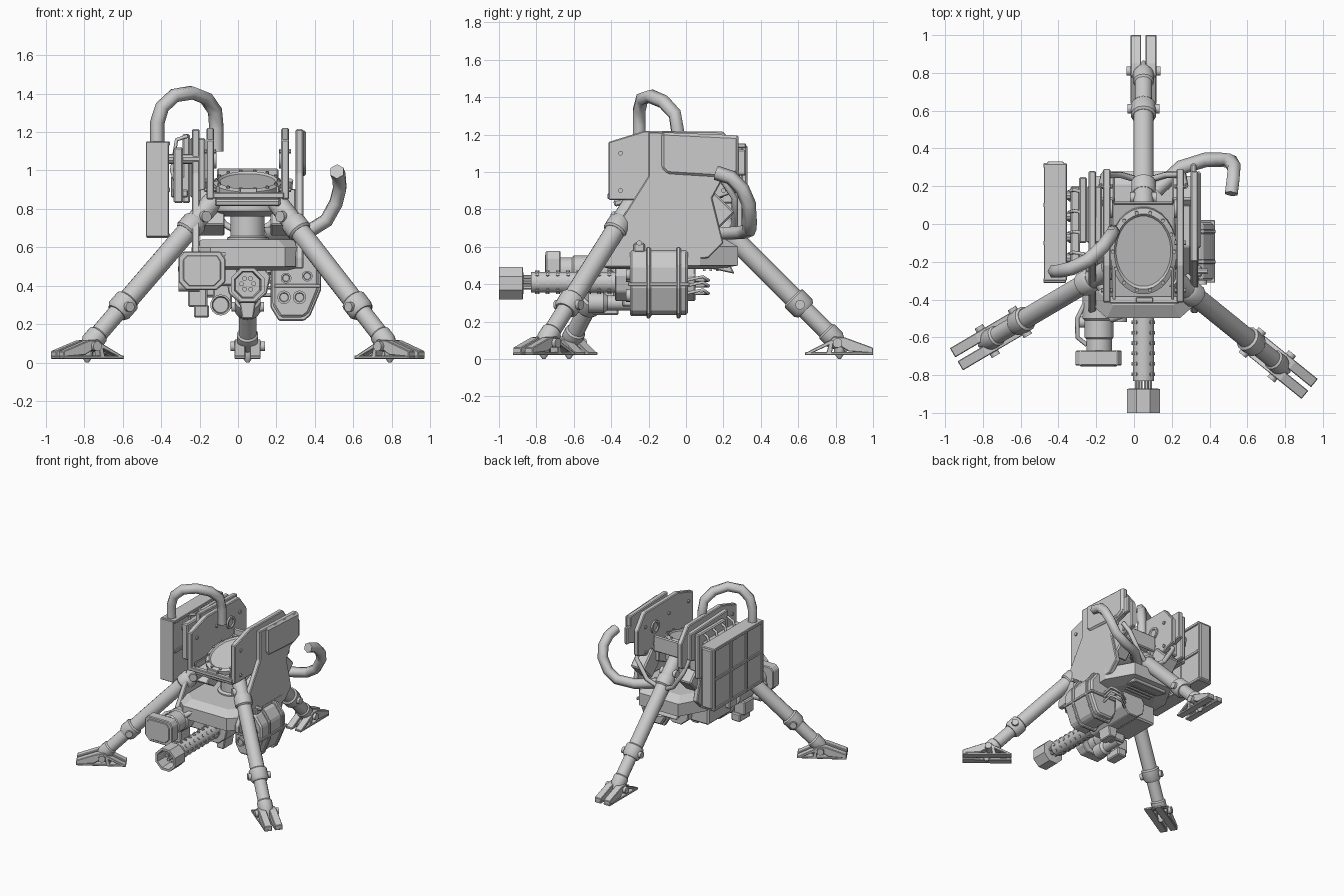
import bpy, bmesh
from math import pi, cos, sin, radians
from mathutils import Vector, Matrix

if "Cube" in bpy.data.objects:
    bpy.data.objects.remove(bpy.data.objects["Cube"])

CX = 0.05            # turret centre line
I4 = Matrix.Identity(4)

def finish(name, bm, mat=I4, bevel=0, smooth=False):
    bmesh.ops.remove_doubles(bm, verts=bm.verts, dist=1e-5)
    bmesh.ops.recalc_face_normals(bm, faces=bm.faces)
    me = bpy.data.meshes.new(name)
    bm.to_mesh(me); bm.free()
    me.transform(mat)
    ob = bpy.data.objects.new(name, me)
    bpy.context.collection.objects.link(ob)
    if bevel:
        m = ob.modifiers.new("bevel", 'BEVEL')
        m.width = bevel; m.segments = 1; m.limit_method = 'ANGLE'
    if smooth:
        bpy.context.view_layer.objects.active = ob
        bpy.ops.object.select_all(action='DESELECT')
        ob.select_set(True)
        bpy.ops.object.shade_smooth_by_angle(angle=radians(35))
    return ob

def box(name, lo, hi, bevel=0.008, tilt=0, mat=I4):
    """Box by its two corners; tilt turns it about x through its centre."""
    lo, hi = Vector(lo), Vector(hi)
    bm = bmesh.new()
    bmesh.ops.create_cube(bm, size=1)
    m = Matrix.Translation((lo + hi) / 2) @ Matrix.Rotation(radians(tilt), 4, 'X') @ Matrix.Diagonal((*(hi - lo), 1))
    return finish(name, bm, mat @ m, bevel)

def prism(name, pts, axis, a, b, bevel=0.006, mat=I4):
    """Extrude a 2D outline along an axis from a to b."""
    put = {'X': lambda u, v, w: (w, u, v), 'Y': lambda u, v, w: (u, w, v), 'Z': lambda u, v, w: (u, v, w)}[axis]
    bm = bmesh.new()
    A = [bm.verts.new(put(u, v, a)) for u, v in pts]
    B = [bm.verts.new(put(u, v, b)) for u, v in pts]
    bm.faces.new(A); bm.faces.new(B)
    for i in range(len(pts)):
        j = (i + 1) % len(pts)
        bm.faces.new((A[i], A[j], B[j], B[i]))
    return finish(name, bm, mat, bevel)

def lathe(name, p, d, prof, n=16, mat=I4, smooth=True):
    """Turn a (radius, height) profile around direction d starting at p."""
    q = Vector(d).to_track_quat('Z', 'Y').to_matrix().to_4x4()
    bm = bmesh.new()
    rings = [[bm.verts.new((r * cos(2 * pi * (i + .5) / n), r * sin(2 * pi * (i + .5) / n), h)) for i in range(n)]
             for r, h in prof]
    for A, B in zip(rings, rings[1:]):
        for i in range(n):
            bm.faces.new((A[i], A[(i + 1) % n], B[(i + 1) % n], B[i]))
    bm.faces.new(rings[0]); bm.faces.new(rings[-1])
    return finish(name, bm, mat @ Matrix.Translation(p) @ q, 0, smooth)

def rod(name, p, q, r, n=14, mat=I4, smooth=True):
    d = Vector(q) - Vector(p)
    return lathe(name, p, d, [(r, 0), (r, d.length)], n, mat, smooth)

def hose(name, pts, r):
    cu = bpy.data.curves.new(name, 'CURVE')
    cu.dimensions = '3D'; cu.bevel_depth = r; cu.bevel_resolution = 1; cu.use_fill_caps = True
    sp = cu.splines.new('POLY')
    sp.points.add(len(pts) - 1)
    for s, p in zip(sp.points, pts):
        s.co = (*p, 1)
    ob = bpy.data.objects.new(name, cu)
    bpy.context.collection.objects.link(ob)
    bpy.ops.object.select_all(action='DESELECT')
    ob.select_set(True); bpy.context.view_layer.objects.active = ob
    bpy.ops.object.convert(target='MESH')

# --- three legs: local +x points outward, ankle over the origin
for tag, ax, ay, ang in (("rear", CX, 0.82, 90), ("left", -0.785, -0.625, 210.5), ("right", 0.79, -0.76, -39)):
    M = Matrix.Translation((ax, ay, 0)) @ Matrix.Rotation(radians(ang), 4, 'Z')
    n = tag + "_leg_"
    dn = Vector((1, 0, -1)).normalized()
    rod(n + "upper_tube", (-.76, 0, .84), (-.2, 0, .28), .054, 14, M)
    lathe(n + "top_collar", (-.66, 0, .74), dn, [(.056, 0), (.066, .015), (.066, .08), (.056, .09)], 14, M)
    lathe(n + "knee_collar", (-.25, 0, .33), dn, [(.056, 0), (.068, .01), (.068, .08), (.055, .1)], 14, M)
    rod(n + "knee_pin", (-.21, -.085, .29), (-.21, .085, .29), .026, 12, M)
    rod(n + "top_pin", (-.68, -.07, .76), (-.68, .07, .76), .03, 12, M)
    lathe(n + "lower_tube", (-.2, 0, .28), dn, [(.047, 0), (.047, .18), (.056, .19), (.056, .25), (.03, .3), (.008, .34)], 14, M)
    rod(n + "ankle_pin", (-.01, -.09, .085), (-.01, .09, .085), .026, 12, M)
    lathe(n + "ground_spike", (0, 0, .07), (0, 0, -1), [(.03, 0), (.03, .04), (.008, .07)], 10, M)
    for s in (-1, 1):
        a, b = s * .012, s * .068
        prism(n + "foot_prong", [(.18, .03), (.18, .06), (.03, .115), (-.03, .12), (-.05, .1), (.05, .04)], 'Y', a, b, .004, M)
        prism(n + "foot_sole", [(-.185, .02), (.18, .02), (.18, .036), (-.185, .036)], 'Y', a, b, .003, M)
        prism(n + "foot_strut", [(-.185, .03), (-.15, .03), (-.03, .085), (-.04, .105)], 'Y', a, b, .003, M)
        prism(n + "foot_rib", [(-.05, .1), (-.03, .1), (-.04, .03), (-.07, .03)], 'Y', a, b, .003, M)

# --- hub and column under the seat
lathe("hub", (CX, -.14, .76), (0, 0, 1), [(.14, 0), (.2, .03), (.2, .08), (.17, .12)], 16)
lathe("column", (CX, -.14, .6), (0, 0, 1), [(.11, 0), (.11, .05), (.09, .06), (.09, .2)], 16)

# --- lower hull slab with chamfered sides
hull = [(-.15, -.51), (.25, -.51), (.35, -.42), (.35, .08), (.23, .29), (-.13, .29), (-.25, .08), (-.25, -.42)]
bm = bmesh.new()
lv = [[bm.verts.new((CX + (x - CX) * k, -.11 + (y + .11) * k, z)) for x, y in hull]
      for k, z in ((.7, .48), (.97, .5), (.97, .6), (.8, .64))]
for A, B in zip(lv, lv[1:]):
    for i in range(8):
        bm.faces.new((A[i], A[(i + 1) % 8], B[(i + 1) % 8], B[i]))
bm.faces.new(lv[0]); bm.faces.new(lv[-1])
finish("lower_hull", bm)
prism("rear_hull_wedge", [(0, .62), (.17, .64), (.26, .455), (.1, .49), (0, .52)], 'X', -.1, .2)
for i in range(4):
    box("rear_vent_slat", (-.07, .09 + i * .035, .47), (.17, .105 + i * .035, .5), 0)

# --- mirrored side armour and inner cheek plates
armour = [(-.2, 1.215), (.28, 1.195), (.28, .98), (.19, .95), (.14, .86), (.2, .62), (.12, .54),
          (-.3, .49), (-.47, .49), (-.47, .55), (-.2, .98)]
cheek = [(-.415, .85), (-.415, 1.16), (-.22, 1.22), (.2, 1.215), (.29, 1.1), (.29, .9), (.15, .85)]
for s, side in ((-1, "left"), (1, "right")):
    X = lambda d: CX + s * d
    prism(side + "_armour", armour, 'X', X(.25), X(.29))
    prism(side + "_cheek", cheek, 'X', X(.175), X(.215))
    lathe(side + "_round_port", (X(.175), .08, 1.06), (-s, 0, 0), [(.05, -.01), (.05, .012), (.035, .012), (.03, .004)], 16)
    for y in (-.35, -.1, .2):
        for z in (.9, 1.1):
            rod(side + "_cheek_bolt", (X(.165), y, z), (X(.225), y, z), .013, 8)
    prism(side + "_hip_bracket", [(-.3, .72), (-.12, .9), (.1, .9), (.1, .8), (-.2, .66)], 'X', X(.12), X(.25))
    box(side + "_rear_block", (X(.21) - .06, .05, .71), (X(.21) + .06, .23, .87), .01, -45)
    hose(side + "_rear_rail", [(X(.22), .2, .95), (X(.21), .26, .86), (X(.12), .26, .72), (X(.05), .24, .68)], .018)
    box(side + "_deck_rail", (X(.155) - .008, -.4, .87), (X(.155) + .008, .1, .92), .003)
prism("right_outer_panel", [(-.13, 1.21), (.28, 1.19), (.28, 1.0), (.22, .97), (-.1, .99), (-.13, 1.02)], 'X', .33, .355, .012)
box("right_rear_fin", (.3, .25, .98), (.33, .32, 1.12))

# --- tilted oval seat plate with a bolt ring
T = Matrix.Translation((CX, -.145, .945)) @ Matrix.Rotation(radians(13), 4, 'X')
S = T @ Matrix.Diagonal((1, 1.32, 1, 1))
lathe("seat_ring", (0, 0, -.05), (0, 0, 1), [(.15, 0), (.178, .015), (.178, .045), (.155, .055), (.145, .045)], 28, S)
for i in range(14):
    a = 2 * pi * i / 14
    p = Vector((.163 * cos(a), .215 * sin(a), 0))
    rod("seat_bolt", p, p + Vector((0, 0, .012)), .01, 8, T)
box("seat_tray", (-.17, -.26, -.075), (.17, .25, -.04), .008, 0, T)
box("front_sill", (-.13, -.42, .855), (.24, -.38, .885), .005)
box("front_latch", (.01, -.415, .88), (.1, -.39, .91), .003)
box("seat_back_plate", (-.11, .1, .88), (.21, .12, 1.01))

# --- left equipment pod with ribbed outer face
box("left_pod", (-.468, -.3, .66), (-.365, .33, 1.145), .012)
for y in (-.3, -.1, .1, .31):
    box("pod_rib_vertical", (-.48, y - .012, .655), (-.36, y + .012, 1.15), .004)
for z in (.66, .9, 1.14):
    box("pod_rib_horizontal", (-.477, -.3, z - .012), (-.355, .32, z + .012), .004)
box("pod_slide", (-.335, -.24, .83), (-.285, .2, 1.12))
box("pod_slide_back", (-.29, -.1, .83), (-.25, .25, 1.19))
box("pod_inner_box", (-.25, -.1, .86), (-.17, .2, 1.17))
for i in range(4):
    y = -.18 + i * .11
    box("pod_clamp", (-.35, y - .03, .86), (-.26, y + .03, .9 + .07 * (i % 2)), .006)
    rod("pod_standoff", (-.37, y, 1.06), (-.2, y, 1.06), .025, 10)
    hose("pod_cable", [(-.31, y, .9), (-.345, y + .02, 1.0), (-.32, y + .03, 1.16), (-.26, y + .02, 1.18)], .01)

# --- ammunition feed chutes
hose("left_feed_chute", [(-.42, -.25, 1.1), (-.42, -.25, 1.25), (-.395, -.25, 1.33), (-.33, -.235, 1.39), (-.24, -.19, 1.405),
     (-.165, -.12, 1.375), (-.12, -.06, 1.31), (-.112, -.045, 1.22), (-.112, -.04, 1.1)], .038)
hose("right_feed_chute", [(.12, .18, .67), (.25, .3, .675), (.38, .34, .69), (.46, .34, .74), (.51, .335, .83),
     (.53, .3, .91), (.525, .24, .97), (.515, .16, .995)], .039)

# --- gun: receiver, perforated shroud, barrel cluster and muzzle
prism("receiver", [(-.06, .45), (-.03, .5), (.13, .5), (.17, .45), (.15, .36), (.09, .31), (.01, .31), (-.05, .36)], 'Y', -.38, .05)
box("receiver_side_block", (-.2, -.3, .34), (-.02, .0, .5), .012)
prism("lower_brace", [(.0, .36), (.1, .36), (.08, .23), (.02, .23)], 'Y', -.3, -.18)
lathe("barrel_shroud", (CX, -.3, .41), (0, -1, 0), [(.07, 0), (.07, .06), (.058, .07), (.058, .53), (.03, .53)], 12)
for i in range(8):
    a = pi * i / 4
    for k in range(8):
        d = Vector((cos(a), 0, sin(a)))
        p = Vector((CX, -.41 - k * .055, .41)) + d * .05
        rod("shroud_stud", p, p + d * .012, .011, 6, I4, False)
for i in range(6):
    x, z = CX + .032 * cos(pi * i / 3), .41 + .032 * sin(pi * i / 3)
    rod("barrel", (x, -.8, z), (x, -.94, z), .013, 8)
lathe("muzzle", (CX, -.87, .405), (0, -1, 0), [(.06, 0), (.094, .003), (.094, .13), (.075, .13), (.068, .03)], 8, I4, False)

# --- right ammunition drum under the armour
drum = [(.18, .5), (.22, .58), (.36, .58), (.42, .5), (.42, .38), (.37, .26), (.34, .235), (.22, .235), (.18, .3)]
prism("ammo_drum", drum, 'Y', -.3, .01, .012)
for y in (-.2, -.04):
    prism("drum_strap", [(.3 + (u - .3) * 1.1, .41 + (v - .41) * 1.1) for u, v in drum], 'Y', y - .012, y + .012)
box("drum_seam", (.19, -.31, .39), (.43, .02, .41), .003)
for x, z, r in ((.24, .34, .035), (.32, .34, .035), (.25, .44, .028), (.36, .45, .028)):
    lathe("drum_port", (x, -.29, z), (0, -1, 0), [(r, 0), (r, .03), (r * .7, .03), (r * .6, .02)], 14)
for z in (.35, .39, .42):
    hose("drum_cable", [(.3, 0, z), (.3, .09, z + .02), (.29, .12, z), (.2, .1, z), (.12, .04, z)], .009)
box("drum_lug", (.28, -.28, .57), (.36, -.22, .62))
rod("drum_lug_pin", (.25, -.25, .62), (.39, -.25, .62), .015, 8)

# --- left sensor: chamfered hood, body and side parts
hood = [(-.31, .42), (-.27, .378), (-.11, .378), (-.065, .42), (-.065, .54), (-.09, .578), (-.285, .578), (-.31, .55)]
prism("sensor_hood", hood, 'Y', -.75, -.67)
prism("sensor_window", [(-.187 + (u + .187) * .8, .478 + (v - .478) * .8) for u, v in hood], 'Y', -.755, -.7, .004)
lathe("sensor_body", (-.185, -.3, .475), (0, -1, 0), [(.09, 0), (.09, .2), (.08, .21), (.08, .3), (.07, .31), (.07, .38)], 12)
box("sensor_mount", (-.24, -.42, .4), (.0, -.22, .52))
lathe("spotlight", (-.09, -.28, .3), (0, -1, 0), [(.04, 0), (.04, .14), (.055, .16), (.055, .24), (.045, .24), (.04, .2)], 14)
box("spotlight_arm", (-.13, -.34, .28), (-.03, -.26, .42))
box("sensor_bracket", (-.23, -.5, .235), (-.15, -.36, .3))
box("sensor_bracket_arm", (-.26, -.5, .29), (-.16, -.38, .4))
rod("sensor_knob", (-.31, -.52, .4), (-.2, -.52, .4), .03, 12)
hose("sensor_cable", [(-.12, -.5, .53), (-.07, -.48, .57), (-.02, -.44, .54), (0, -.36, .46)], .022)
hose("sensor_side_cable", [(-.26, -.42, .5), (-.3, -.5, .5), (-.3, -.6, .47), (-.25, -.64, .46)], .012)
